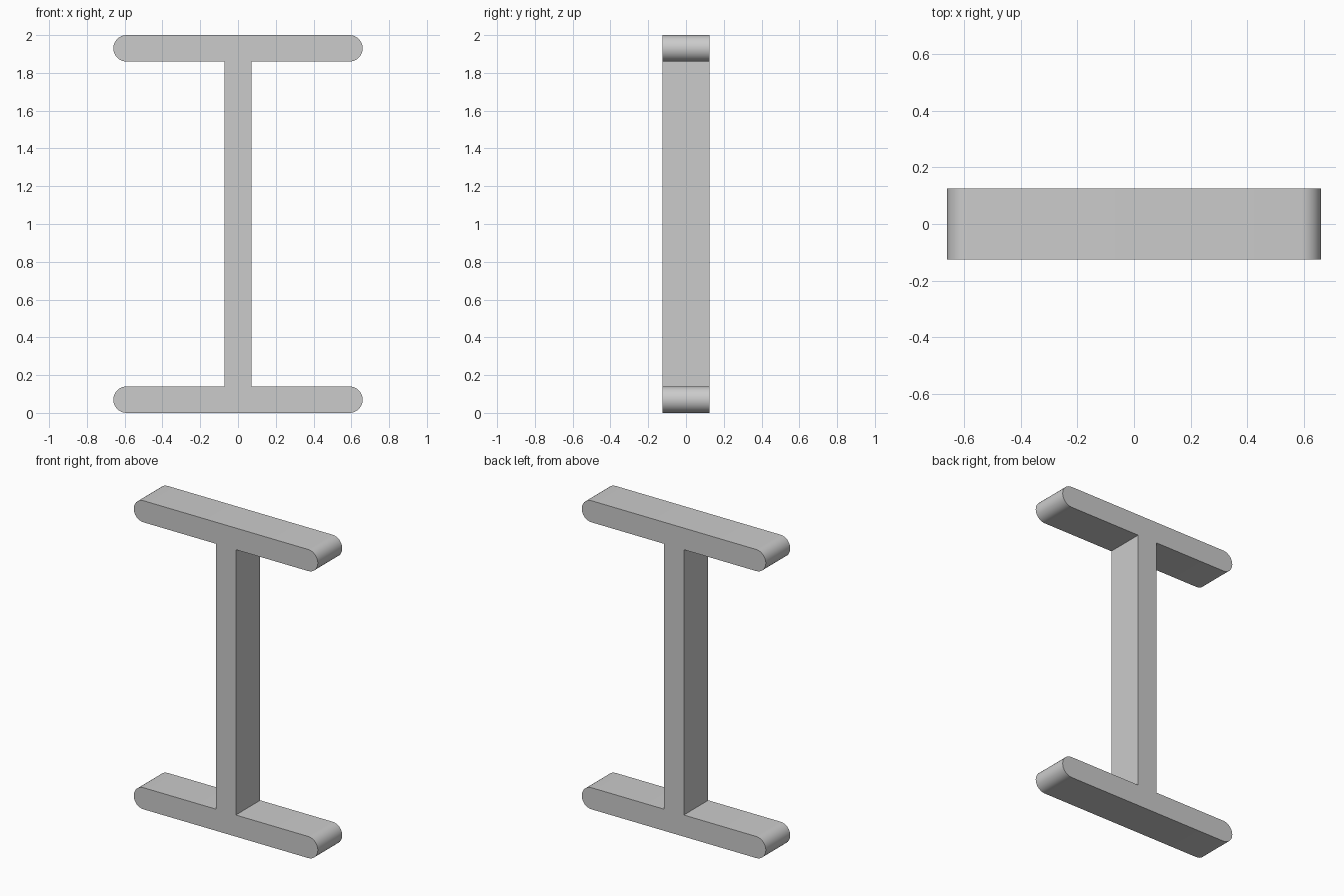
import bpy, bmesh
from math import sin, cos, pi, radians

if "Cube" in bpy.data.objects:
    bpy.data.objects.remove(bpy.data.objects["Cube"])

HEIGHT, HALF_WIDTH, HALF_DEPTH = 2.0, 0.66, 0.125
FLANGE, HALF_WEB = 0.14, 0.072
R = FLANGE / 2
SEGMENTS = 16


def rounded_end(side, z, start):
    """Half circle at a flange end, counter-clockwise from angle start."""
    cx = side * (HALF_WIDTH - R)
    return [(cx + R * cos(start + pi * i / SEGMENTS),
             z + R * sin(start + pi * i / SEGMENTS)) for i in range(SEGMENTS + 1)]


# One continuous outline: two round-ended flanges joined by the web
low, high = R, HEIGHT - R
outline = (rounded_end(1, low, -pi / 2)
           + [(HALF_WEB, FLANGE), (HALF_WEB, HEIGHT - FLANGE)]
           + rounded_end(1, high, -pi / 2)
           + rounded_end(-1, high, pi / 2)
           + [(-HALF_WEB, HEIGHT - FLANGE), (-HALF_WEB, FLANGE)]
           + rounded_end(-1, low, pi / 2))

# Extrude the outline from front to back
bm = bmesh.new()
front = bm.faces.new([bm.verts.new((x, -HALF_DEPTH, z)) for x, z in outline])
ext = bmesh.ops.extrude_face_region(bm, geom=[front], use_keep_orig=True)
back = [v for v in ext["geom"] if isinstance(v, bmesh.types.BMVert)]
bmesh.ops.translate(bm, verts=back, vec=(0, 2 * HALF_DEPTH, 0))
bmesh.ops.recalc_face_normals(bm, faces=bm.faces)

mesh = bpy.data.meshes.new("i_beam")
bm.to_mesh(mesh)
bm.free()
beam = bpy.data.objects.new("i_beam", mesh)
bpy.context.collection.objects.link(beam)

# Smooth round ends, crisp corners
bpy.context.view_layer.objects.active = beam
beam.select_set(True)
bpy.ops.object.shade_smooth_by_angle(angle=radians(30))
